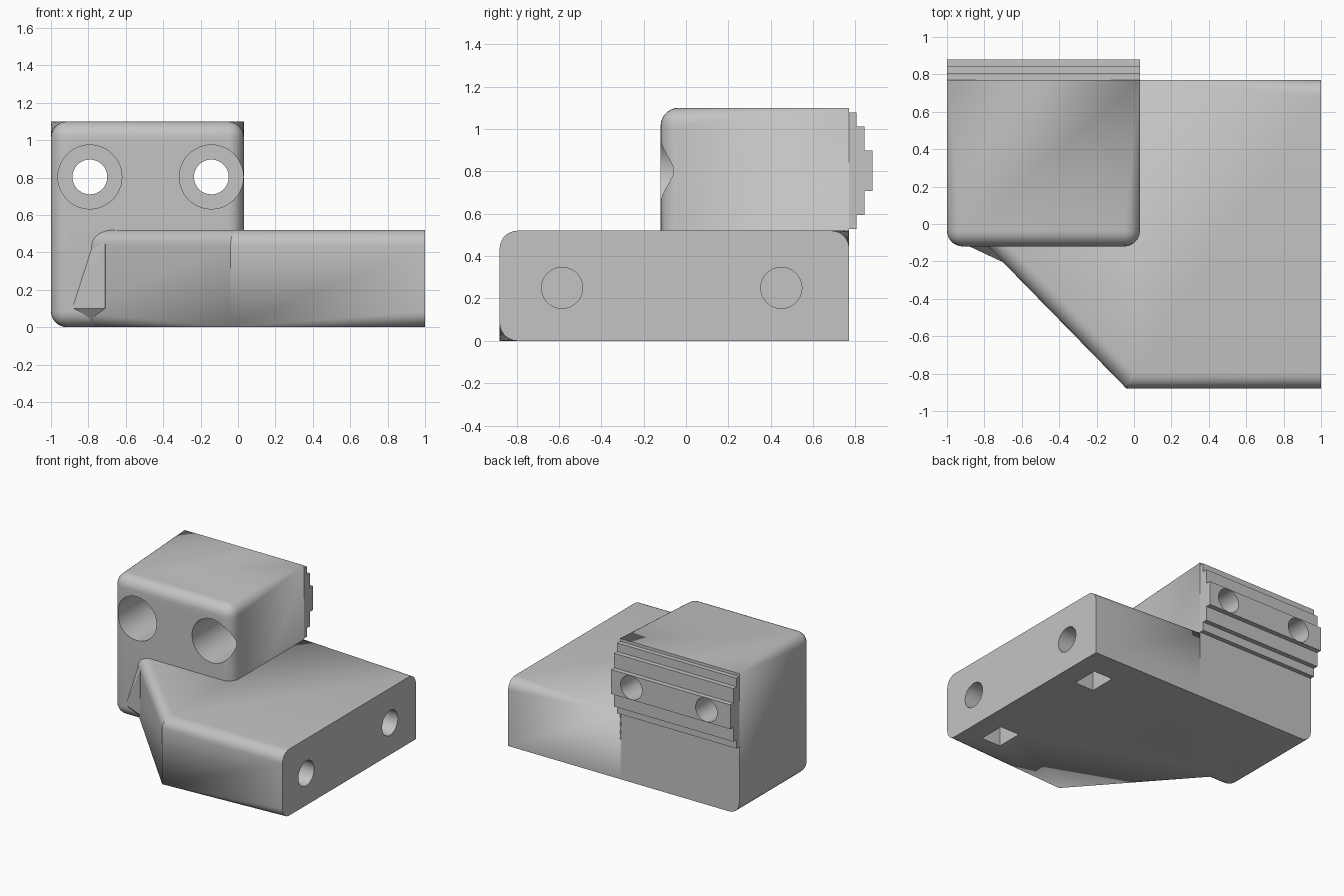
import bpy, bmesh
from math import radians
from mathutils import Vector, Matrix

if "Cube" in bpy.data.objects:
    bpy.data.objects.remove(bpy.data.objects["Cube"])

grey = bpy.data.materials.new("plain_grey")
grey.use_nodes = True
COLOUR = (0.55, 0.55, 0.55, 1)
grey.diffuse_color = COLOUR
grey.node_tree.nodes["Principled BSDF"].inputs["Base Color"].default_value = COLOUR

ROUND = 0.085
X0, X1, FRONT, BACK = -1.0, 0.032, -0.12, 0.77
TOP, PLATE_TOP = 1.1, 0.52


def finish(name, bm):
    bmesh.ops.recalc_face_normals(bm, faces=bm.faces)
    mesh = bpy.data.meshes.new(name)
    bm.to_mesh(mesh)
    bm.free()
    mesh.materials.append(grey)
    obj = bpy.data.objects.new(name, mesh)
    bpy.context.collection.objects.link(obj)
    return obj


def prism(outline, depth):
    """Extrude a closed list of points along a vector."""
    bm = bmesh.new()
    face = bm.faces.new([bm.verts.new(p) for p in outline])
    geom = bmesh.ops.extrude_face_region(bm, geom=[face], use_keep_orig=True)["geom"]
    bmesh.ops.translate(bm, vec=depth,
                        verts=[v for v in geom if isinstance(v, bmesh.types.BMVert)])
    bmesh.ops.recalc_face_normals(bm, faces=bm.faces)
    return bm


def box(lo, hi):
    outline = [(lo[0], lo[1], lo[2]), (hi[0], lo[1], lo[2]),
               (hi[0], hi[1], lo[2]), (lo[0], hi[1], lo[2])]
    return prism(outline, (0, 0, hi[2] - lo[2]))


def round_edges(bm, rule):
    """Round every edge whose midpoint and direction satisfy the rule."""
    edges = []
    for e in bm.edges:
        a, b = (v.co for v in e.verts)
        if rule((a + b) / 2, (b - a).normalized()):
            edges.append(e)
    bmesh.ops.bevel(bm, geom=edges, offset=ROUND, segments=7, profile=0.5, affect='EDGES')


def taper_to(bm, corner):
    """Collapse the end of a rounded edge into a sharp corner."""
    corner = Vector(corner)
    for v in bm.verts:
        if max(abs(c) for c in v.co - corner) < ROUND * 1.6:
            v.co = corner
    bmesh.ops.remove_doubles(bm, verts=bm.verts, dist=0.0001)
    bmesh.ops.dissolve_degenerate(bm, edges=bm.edges, dist=0.0001)


def rod(name, start, end, radius):
    start, end = Vector(start), Vector(end)
    axis = end - start
    bm = bmesh.new()
    bmesh.ops.create_cone(
        bm, cap_ends=True, segments=48, radius1=radius, radius2=radius, depth=axis.length,
        matrix=Matrix.Translation((start + end) / 2) @ axis.to_track_quat('Z', 'Y').to_matrix().to_4x4())
    return finish(name, bm)


def cut(obj, cutters):
    bpy.context.view_layer.objects.active = obj
    for c in cutters:
        mod = obj.modifiers.new("cut", 'BOOLEAN')
        mod.operation, mod.solver, mod.object = 'DIFFERENCE', 'EXACT', c
        bpy.ops.object.modifier_apply(modifier=mod.name)


# Upright block: rounded front, long edges fading to sharp corners at the back
bm = box((X0, FRONT, 0), (X1, BACK, TOP))
round_edges(bm, lambda m, d: m.y < FRONT + 0.01 or
            (abs(d.y) > 0.9 and (m.z > 1 or m.x < -0.9)))
for x in (X0, X1):
    taper_to(bm, (x, BACK, TOP))
mounting_block = finish("mounting_block", bm)

# Stepped rail on the back of the block
half = [(BACK, 0.275), (0.805, 0.275), (0.805, 0.208), (0.842, 0.208), (0.842, 0.095), (0.88, 0.095)]
profile = [(X0, y, 0.803 + h) for y, h in half] + [(X0, y, 0.803 - h) for y, h in reversed(half)]
rail = finish("stepped_rail", prism(profile, (X1 - X0, 0, 0)))

# Base plate with a diagonal front corner
CORNER = (-0.04, -0.88, 0)
bm = prism([(1, -0.88, 0), (1, BACK, 0), (0.02, BACK, 0), (-0.9, 0, 0), CORNER], (0, 0, PLATE_TOP))
round_edges(bm, lambda m, d: abs(d.z) < 0.1 and
            (m.y < -0.3 and m.x < 0.9 or m.y > 0.7 and m.z > 0.3))
taper_to(bm, CORNER)
taper_to(bm, (0.02, BACK, PLATE_TOP))
base_plate = finish("base_plate", bm)

# Small gusset where the diagonal meets the block
bm = bmesh.new()
for p in [(-0.89, -0.115, 0.1), (-0.78, -0.115, 0.44), (-0.72, -0.115, 0.51), (-0.71, -0.2, 0.44),
          (-0.71, -0.195, 0.1), (-0.72, -0.115, 0.01), (-0.6, -0.1, 0.5), (-0.6, -0.1, 0.01)]:
    bm.verts.new(p)
bmesh.ops.convex_hull(bm, input=bm.verts)
gusset = finish("corner_gusset", bm)

# Counterbored bolt holes through block and rail
helpers = []
for x in (-0.792, -0.1425):
    bore = rod("bolt_hole_cutter", (x, -0.5, 0.803), (x, 1.2, 0.803), 0.093)
    head = rod("bolt_head_cutter", (x, -0.5, 0.803), (x, 0.4, 0.803), 0.171)
    cut(mounting_block, [bore, head])
    cut(rail, [bore])
    helpers += [bore, head]

# Side bolt holes with nut pockets opening underneath
for y in (-0.585, 0.45):
    bore = rod("side_hole_cutter", (0.45, y, 0.25), (1.2, y, 0.25), 0.097)
    pocket = finish("nut_pocket_cutter", box((0.67, y - 0.105, -0.1), (0.835, y + 0.105, 0.36)))
    cut(base_plate, [bore, pocket])
    helpers += [bore, pocket]

for h in helpers:
    bpy.data.objects.remove(h)

# Smooth rounded areas, keep crisp edges
for obj in (mounting_block, rail, base_plate, gusset):
    bpy.ops.object.select_all(action='DESELECT')
    obj.select_set(True)
    bpy.context.view_layer.objects.active = obj
    bpy.ops.object.shade_smooth_by_angle(angle=radians(30))
